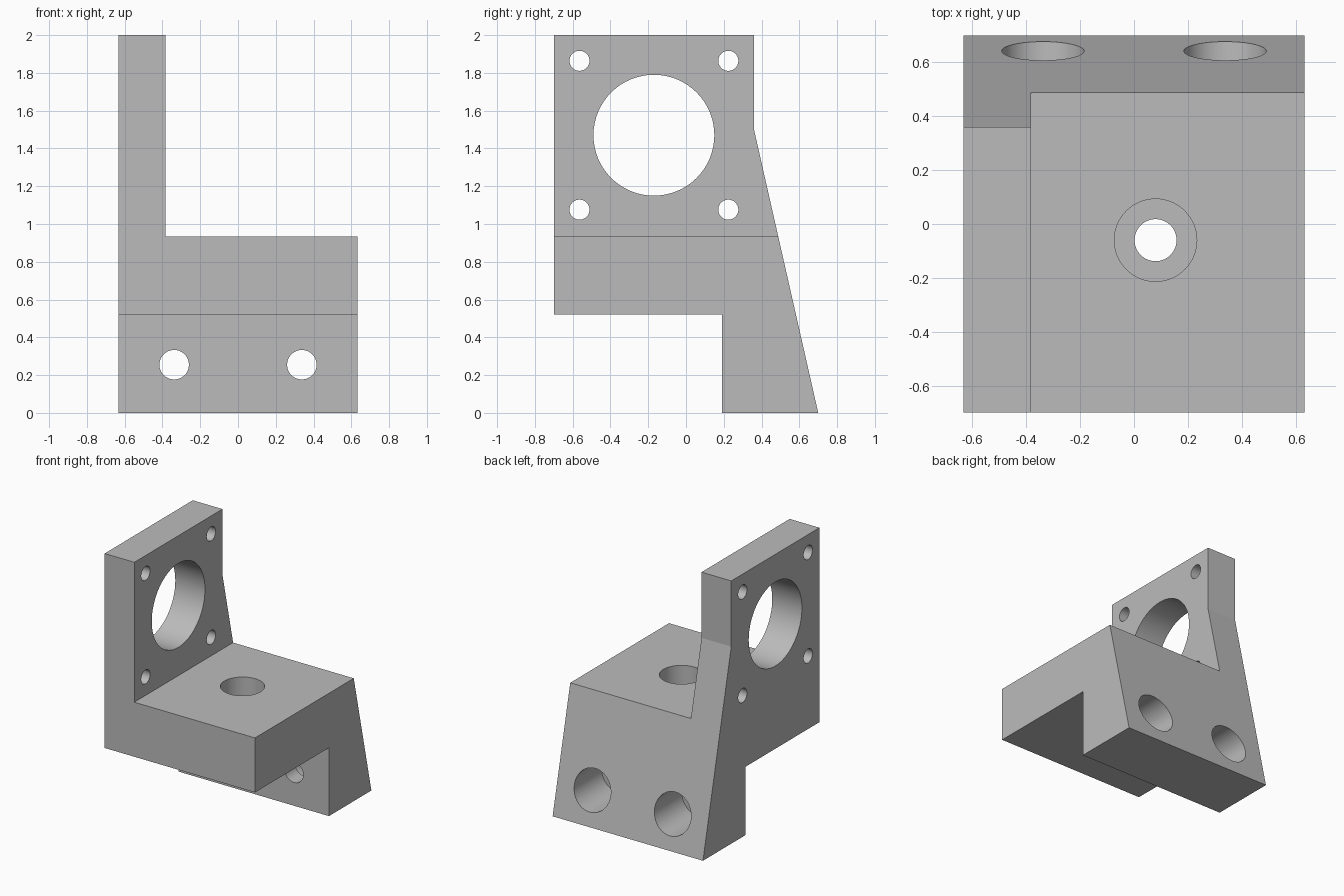
import bpy, bmesh, math
from mathutils import Vector

if "Cube" in bpy.data.objects:
    bpy.data.objects.remove(bpy.data.objects["Cube"])

grey = bpy.data.materials.new("machined_grey")
grey.diffuse_color = (0.50, 0.50, 0.50, 1)
grey.use_nodes = True
grey.node_tree.nodes["Principled BSDF"].inputs["Base Color"].default_value = grey.diffuse_color


def finish(name, bm):
    bmesh.ops.recalc_face_normals(bm, faces=bm.faces)
    mesh = bpy.data.meshes.new(name)
    bm.to_mesh(mesh)
    bm.free()
    mesh.materials.append(grey)
    obj = bpy.data.objects.new(name, mesh)
    bpy.context.collection.objects.link(obj)
    return obj


def side_prism(name, profile, x0, x1):
    """Extrude a (y, z) profile along x."""
    bm = bmesh.new()
    face = bm.faces.new([bm.verts.new((x0, y, z)) for y, z in profile])
    ext = bmesh.ops.extrude_face_region(bm, geom=[face])
    verts = [v for v in ext["geom"] if isinstance(v, bmesh.types.BMVert)]
    bmesh.ops.translate(bm, verts=verts, vec=(x1 - x0, 0, 0))
    return finish(name, bm)


def cut(target, cutter):
    mod = target.modifiers.new("cut", "BOOLEAN")
    mod.operation = "DIFFERENCE"
    mod.solver = "EXACT"
    mod.object = cutter
    bpy.context.view_layer.objects.active = target
    bpy.ops.object.modifier_apply(modifier=mod.name)
    bpy.data.objects.remove(cutter)


def drill(target, start, end, radius):
    """Cut a round hole between two points."""
    a, b = Vector(start), Vector(end)
    bm = bmesh.new()
    bmesh.ops.create_cone(bm, cap_ends=True, segments=64, radius1=radius,
                          radius2=radius, depth=(b - a).length)
    bm.transform((b - a).to_track_quat("Z", "Y").to_matrix().to_4x4())
    bmesh.ops.translate(bm, verts=bm.verts, vec=(a + b) / 2)
    cut(target, finish("drill", bm))


# Bracket body: side profile with sloped back and stepped foot
bracket = side_prism("motor_bracket", [
    (-0.70, 2.0), (0.36, 2.0), (0.36, 1.5), (0.70, 0.0),
    (0.19, 0.0), (0.19, 0.52), (-0.70, 0.52)], -0.633, 0.633)

# Clear the space above the base, leaving the upright plate
cut(bracket, side_prism("clearance", [
    (-1, 0.935), (1, 0.935), (1, 2.2), (-1, 2.2)], -0.383, 1.0))

# Large bore and four screw holes through the upright plate
bore_y, bore_z = -0.17, 1.47
drill(bracket, (-0.8, bore_y, bore_z), (-0.2, bore_y, bore_z), 0.32)
for dy in (-0.394, 0.394):
    for dz in (-0.394, 0.394):
        drill(bracket, (-0.8, bore_y + dy, bore_z + dz),
              (-0.2, bore_y + dy, bore_z + dz), 0.053)

# Counterbored vertical hole in the base
drill(bracket, (0.08, -0.06, 0.3), (0.08, -0.06, 1.2), 0.078)
drill(bracket, (0.08, -0.06, 0.645), (0.08, -0.06, 1.2), 0.153)

# Two counterbored mounting holes, sunk from the sloped back
for x in (-0.338, 0.338):
    drill(bracket, (x, 0.0, 0.255), (x, 1.0, 0.255), 0.078)
    drill(bracket, (x, 0.315, 0.255), (x, 1.0, 0.255), 0.153)

# Smooth bores, crisp edges
bpy.ops.object.select_all(action="DESELECT")
bracket.select_set(True)
bpy.context.view_layer.objects.active = bracket
bpy.ops.object.shade_smooth_by_angle(angle=math.radians(10))
